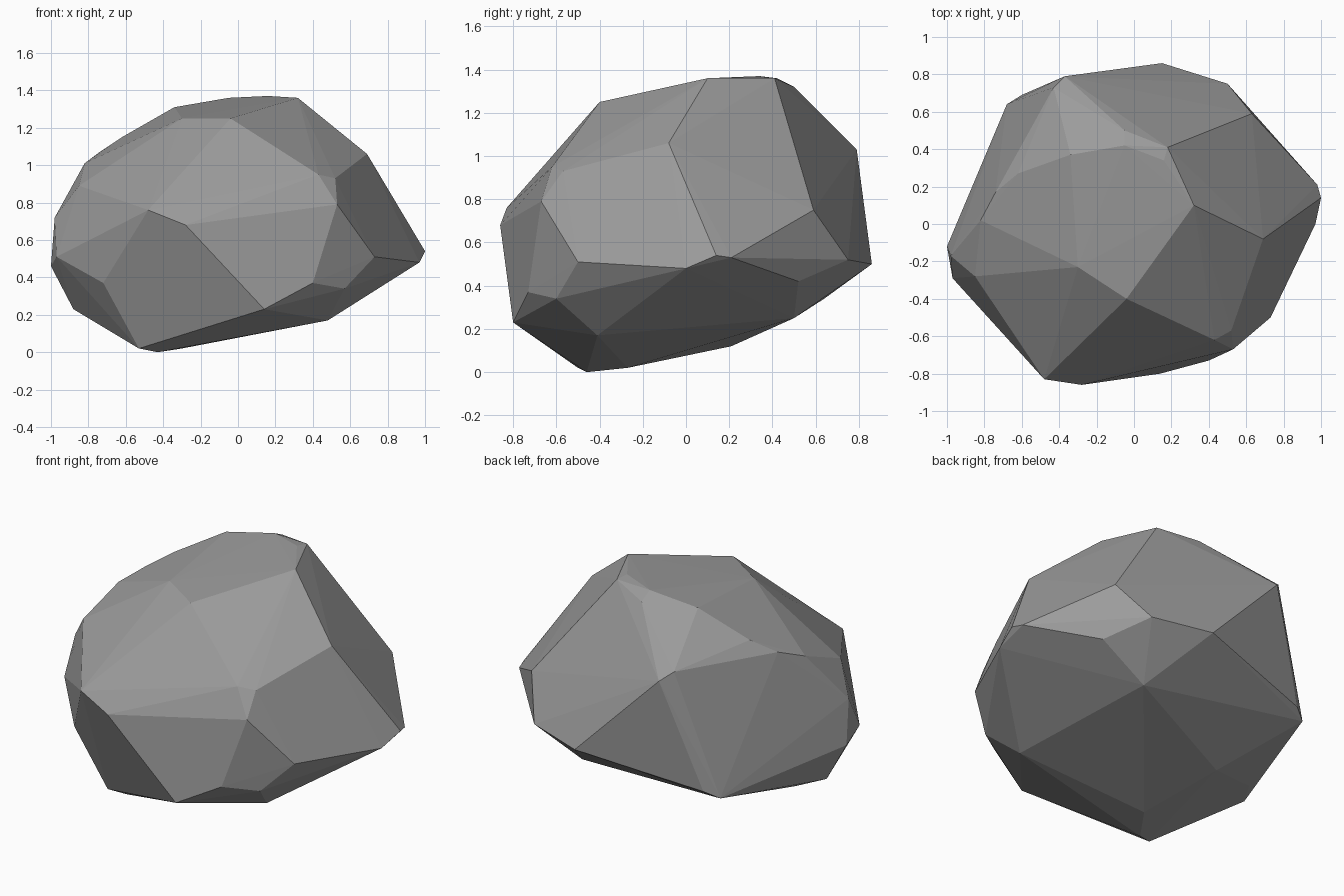
import bpy
import bmesh
import math
from mathutils import Vector

# Remove the default cube
default_cube = bpy.data.objects.get("Cube")
if default_cube is not None:
    bpy.data.objects.remove(default_cube, do_unlink=True)


def make_material(name, colour):
    """Plain flat colour shown in the viewport and in a render."""
    material = bpy.data.materials.new(name)
    material.use_nodes = True
    material.diffuse_color = colour
    shader = next(node for node in material.node_tree.nodes
                  if node.type == "BSDF_PRINCIPLED")
    shader.inputs["Base Color"].default_value = colour
    shader.inputs["Roughness"].default_value = 0.9
    return material


def make_stone(name, tiers, material):
    """Wrap a tight faceted skin around tiers of chiselled corners."""
    mesh = bpy.data.meshes.new(name)
    stone = bpy.data.objects.new(name, mesh)
    bpy.context.collection.objects.link(stone)
    shell = bmesh.new()
    for corners in tiers:
        for corner in corners:
            shell.verts.new(Vector(corner))
    hull = bmesh.ops.convex_hull(shell, input=shell.verts[:])
    leftovers = {item for item in hull["geom_interior"] + hull["geom_unused"]
                 if isinstance(item, bmesh.types.BMVert)}
    bmesh.ops.delete(shell, geom=list(leftovers), context="VERTS")
    # Merge nearly level triangles into broad chiselled facets
    bmesh.ops.dissolve_limit(shell, angle_limit=math.radians(1),
                             verts=shell.verts[:], edges=shell.edges[:])
    bmesh.ops.recalc_face_normals(shell, faces=shell.faces[:])
    for face in shell.faces:
        face.smooth = False
    shell.to_mesh(mesh)
    shell.free()
    mesh.materials.append(material)
    return stone


# Crown: the sloping top ridge
crown = [
    (-.04, -.4, 1.25), (-.3, -.23, 1.25), (.32, .1, 1.36),
    (.18, .41, 1.36), (.16, .34, 1.37), (-.05, .42, 1.36),
    (-.05, .5, 1.32), (-.34, .37, 1.31),
]

# Shoulders: corners where the top facets break downwards
shoulders = [
    (.69, -.08, 1.06), (.43, -.62, .95), (.52, -.57, .93),
    (-.37, .79, 1.03), (-.43, .73, 1.08), (-.62, .27, 1.15),
    (-.74, .17, 1.07), (-.82, .02, 1.01), (-.85, -.28, .89),
]

# Waist: the widest ring of corners
waist = [
    (.63, .59, .75), (1, .14, .54), (.98, .21, .53), (.97, 0, .48),
    (.53, -.67, .79), (.73, -.5, .51), (-.28, -.86, .68),
    (-.48, -.83, .76), (-.98, -.17, .72), (-.97, -.29, .51),
    (-1, -.12, .46), (.5, .75, .52), (.15, .86, .5),
]

# Foot: the undercut corners down to the resting point
foot = [
    (.57, -.6, .34), (.4, -.73, .37), (.14, -.8, .23), (.48, -.41, .17),
    (.66, .52, .42), (.35, .5, .25), (-.6, .69, .38), (-.68, .64, .34),
    (-.42, .21, .12), (-.88, -.1, .23), (-.78, .06, .22),
    (-.72, -.55, .37), (-.53, -.5, .02), (-.43, -.46, 0), (-.3, -.27, .02),
]

stone_grey = make_material("stone grey", (.33, .33, .33, 1))
make_stone("boulder", (crown, shoulders, waist, foot), stone_grey)
